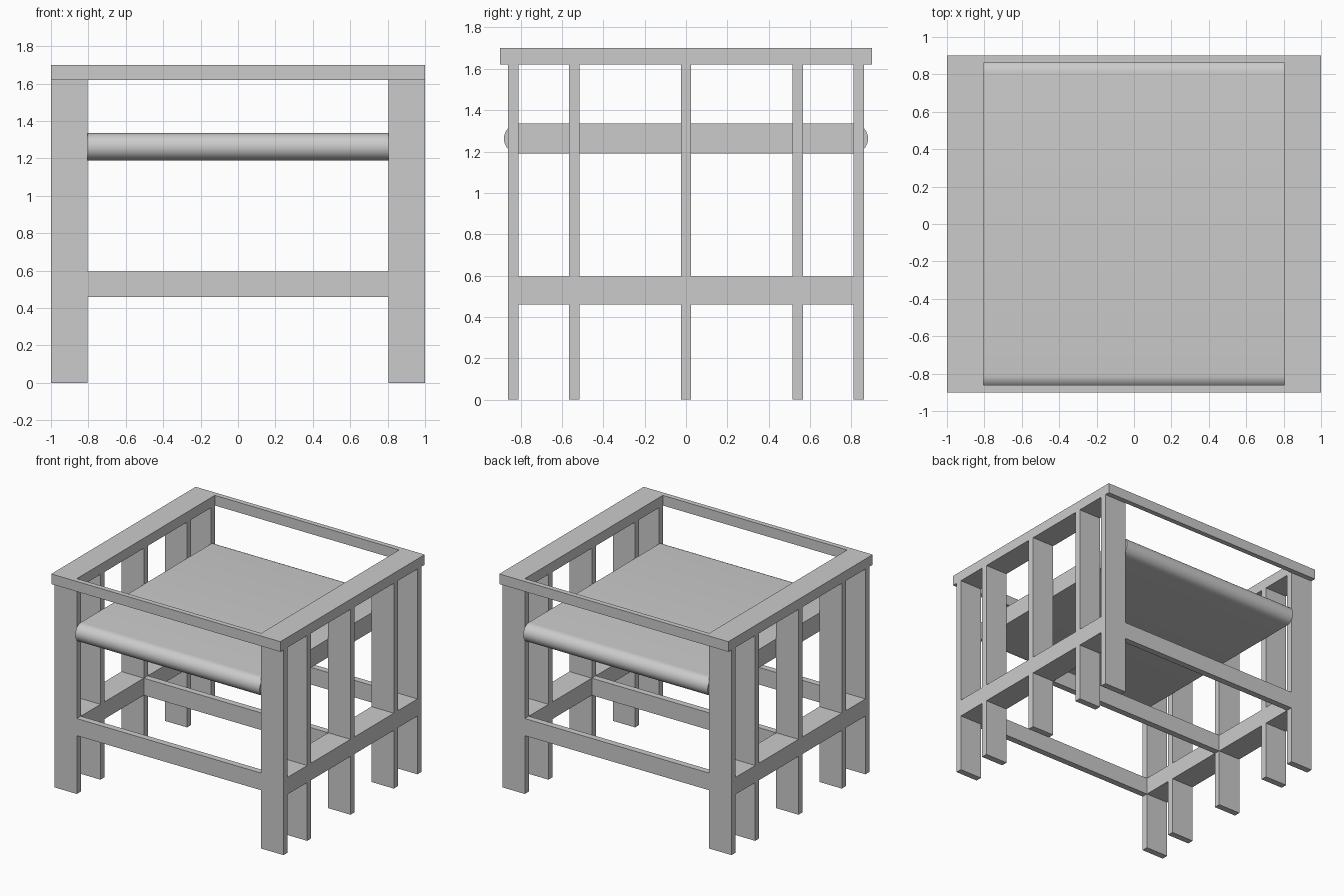
import bpy, bmesh, math

if "Cube" in bpy.data.objects:
    bpy.data.objects.remove(bpy.data.objects["Cube"])

HALF_X, INNER_X = 1.0, 0.805


def box(name, x, y, z):
    """Box from (min, max) ranges on each axis."""
    bm = bmesh.new()
    bmesh.ops.create_cube(bm, size=1)
    for v in bm.verts:
        v.co = [r[0] if c < 0 else r[1] for c, r in zip(v.co, (x, y, z))]
    me = bpy.data.meshes.new(name)
    bm.to_mesh(me)
    bm.free()
    ob = bpy.data.objects.new(name, me)
    bpy.context.collection.objects.link(ob)
    return ob


def side_range(s):
    return sorted((s * INNER_X, s * HALF_X))


# Side frames: upright slats, lower rail and armrest
SLATS = [-0.835, -0.54, 0, 0.54, 0.835]
for s, side in ((-1, "left"), (1, "right")):
    xr = side_range(s)
    for i, y in enumerate(SLATS):
        box(f"{side}_slat_{i + 1}", xr, (y - 0.025, y + 0.025), (0, 1.62))
    for i, (a, b) in enumerate(zip(SLATS, SLATS[1:])):
        box(f"{side}_lower_rail_{i + 1}", xr, (a + 0.025, b - 0.025), (0.46, 0.595))
    box(f"{side}_armrest", xr, (-0.9, 0.9), (1.62, 1.70))

# Lower cross rails
for name, y in (("front", -0.835), ("middle", 0), ("back", 0.835)):
    box(f"{name}_cross_rail", (-INNER_X, INNER_X), (y - 0.025, y + 0.025), (0.46, 0.595))

# Thin top rails joining the armrests
for s, name in ((-1, "front"), (1, "back")):
    box(f"{name}_top_rail", (-INNER_X, INNER_X), sorted((s * 0.86, s * 0.9)), (1.62, 1.70))

# Seat: slab with half-round front and back edges
R, CY, CZ, N = 0.0725, 0.808, 1.2625, 16
profile = []
for start, cy in ((-90, CY), (90, -CY)):
    for i in range(N + 1):
        a = math.radians(start + 180 * i / N)
        profile.append((cy + R * math.cos(a), CZ + R * math.sin(a)))
bm = bmesh.new()
face = bm.faces.new([bm.verts.new((-INNER_X, y, z)) for y, z in profile])
ext = bmesh.ops.extrude_face_region(bm, geom=[face], use_keep_orig=True)
for v in ext["geom"]:
    if isinstance(v, bmesh.types.BMVert):
        v.co.x = INNER_X
bmesh.ops.recalc_face_normals(bm, faces=bm.faces)
me = bpy.data.meshes.new("seat")
bm.to_mesh(me)
bm.free()
seat = bpy.data.objects.new("seat", me)
bpy.context.collection.objects.link(seat)
bpy.context.view_layer.objects.active = seat
seat.select_set(True)
bpy.ops.object.shade_smooth_by_angle(angle=math.radians(30))
